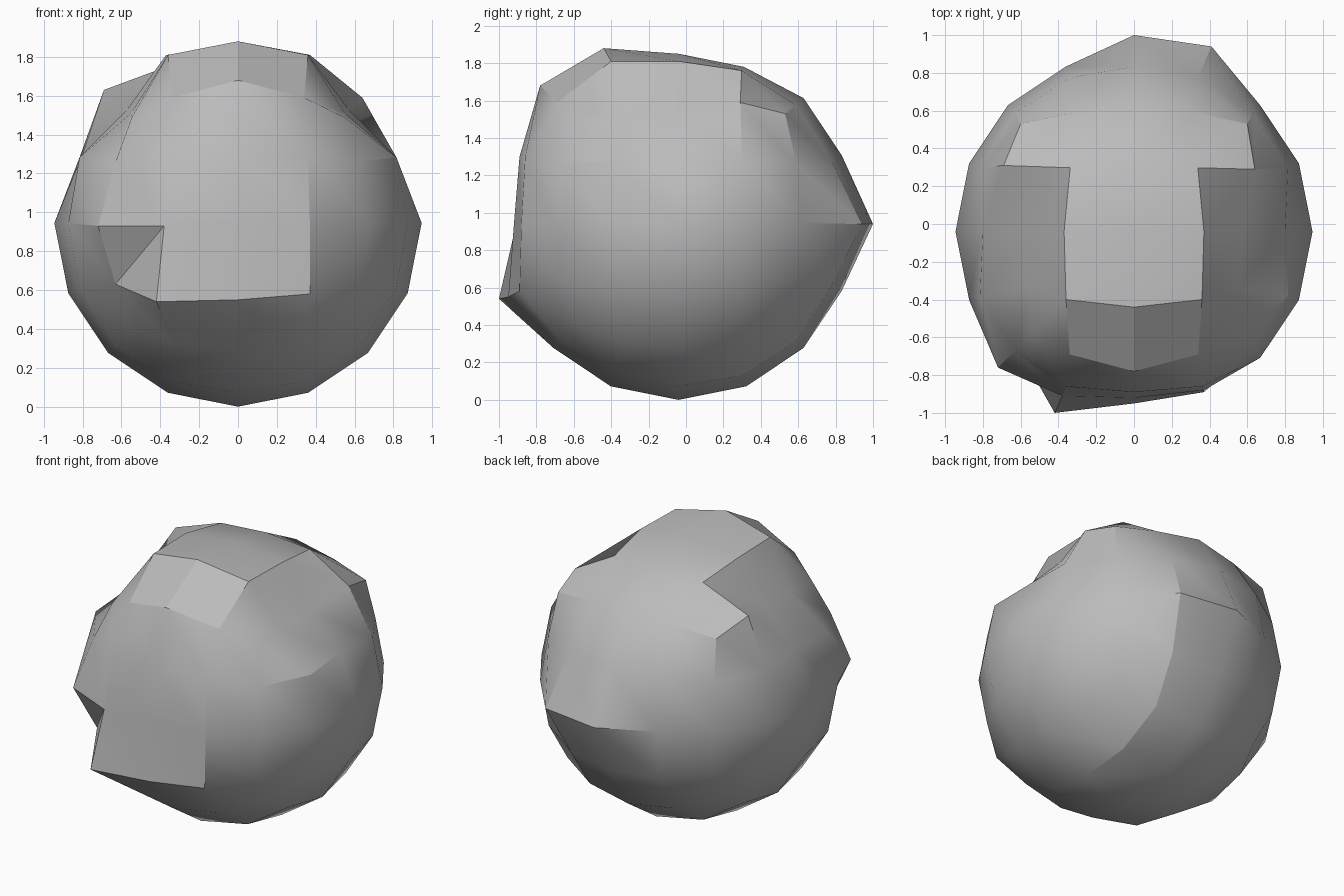
import bpy, bmesh, math
from mathutils import Vector

cube = bpy.data.objects.get("Cube")
if cube:
    bpy.data.objects.remove(cube, do_unlink=True)

RADIUS = 0.945
CENTRE = Vector((0, -0.04, 0.945))

# Chips and bulges: grid cell of a vertex -> its position
chips = {
    (-1, -2, -1): (-.42, -1, .54),
    (0, -2, -1): (0, -.95, .55),
    (1, -2, -1): (.37, -.89, .58),
    (-2, -2, 0): (-.72, -.76, .93),
    (-2, -2, -1): (-.63, -.63, .63),
    (-1, -2, 0): (-.38, -.91, .93),
    (0, -2, 0): (0, -.92, .94),
    (1, -2, 0): (.37, -.88, .94),
    (0, -2, 1): (0, -.89, 1.3),
    (0, -2, 2): (0, -.78, 1.68),
    (0, -1, 2): (0, -.44, 1.88),
    (0, 0, 2): (0, -.04, 1.85),
    (0, 1, 2): (0, .31, 1.78),
    (2, 1, 2): (.64, .29, 1.59),
    (-2, 1, 2): (-.69, .31, 1.63),
    (0, 2, 0): (0, 1, .94),
    (1, 2, 0): (.41, .94, .94),
}
# Chips found on both sides
mirrored = {
    (1, -2, 1): (.36, -.86, 1.3),
    (1, -2, 2): (.34, -.69, 1.59),
    (1, -1, 2): (.36, -.4, 1.81),
    (1, 0, 2): (.37, -.04, 1.81),
    (2, 0, 2): (.57, -.04, 1.53),
    (2, -1, 2): (.55, -.34, 1.51),
    (2, 0, 1): (.8, -.04, 1.3),
    (2, 2, 2): (.6, .53, 1.53),
}
for (i, j, k), (x, y, z) in mirrored.items():
    for s in (1, -1):
        chips[(i * s, j, k)] = (x * s, y, z)

# Hard creases, as chains of grid cells
creases = [
    [(2, 0, 0), (2, 0, -1)],
    [(1, 0, -2), (1, 1, -2), (1, 2, -2), (1, 2, -1), (1, 2, 0), (0, 2, 0), (-1, 2, 0)],
    [(0, -1, 2), (0, -2, 2)],
]
for s in (1, -1):
    creases.append([(s, -2, 1), (s, -2, 0), (s, -2, -1)])
    creases.append([(0, -1, 2), (s, -1, 2), (s, 0, 2), (2 * s, 1, 2), (2 * s, 2, 2)])


def ball_point(cell):
    """Place a cube grid cell on the ball."""
    inner = 0.5 if sum(abs(c) == 2 for c in cell) == 2 else math.tan(math.pi / 8)
    step = {0: 0, 1: inner, 2: 1}
    d = Vector([math.copysign(step[abs(c)], c) for c in cell])
    return CENTRE + d.normalized() * RADIUS


# Boulder: a gridded cube rounded to a ball, then chipped
bm = bmesh.new()
bmesh.ops.create_cube(bm, size=4)
bmesh.ops.subdivide_edges(bm, edges=bm.edges[:], cuts=3, use_grid_fill=True)
verts = {}
for v in bm.verts:
    cell = tuple(round(c) for c in v.co)
    verts[cell] = v
    v.co = Vector(chips[cell]) if cell in chips else ball_point(cell)
for chain in creases:
    for a, b in zip(chain, chain[1:]):
        edge = bm.edges.get((verts[a], verts[b]))
        if edge:
            edge.smooth = False

# Split the notch beside the front bulge
notch = [verts[c] for c in ((-2, -2, -1), (-1, -2, 0))]
bmesh.ops.connect_verts(bm, verts=notch)
bmesh.ops.recalc_face_normals(bm, faces=bm.faces[:])

mesh = bpy.data.meshes.new("boulder")
bm.to_mesh(mesh)
bm.free()
boulder = bpy.data.objects.new("boulder", mesh)
bpy.context.collection.objects.link(boulder)

# Stone colour
stone = bpy.data.materials.new("grey_stone")
stone.use_nodes = True
grey = (0.5, 0.5, 0.5, 1)
stone.diffuse_color = grey
stone.node_tree.nodes["Principled BSDF"].inputs["Base Color"].default_value = grey
mesh.materials.append(stone)

bpy.ops.object.select_all(action='DESELECT')
boulder.select_set(True)
bpy.context.view_layer.objects.active = boulder
bpy.ops.object.shade_smooth_by_angle(angle=math.radians(30))
